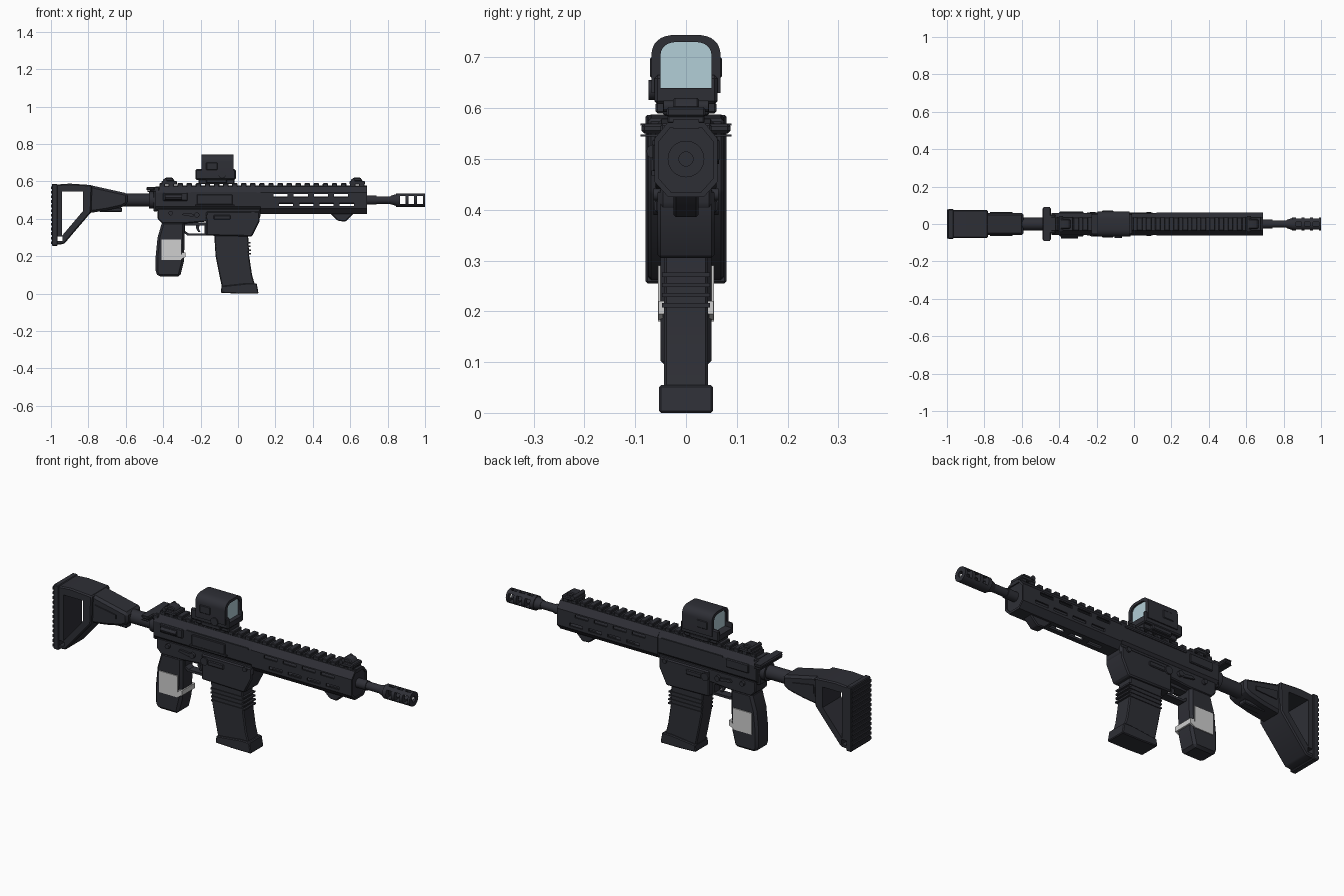
import bpy
import bmesh
from math import radians, sin, cos, pi
from mathutils import Matrix, Vector

default = bpy.data.objects.get("Cube")
if default:
    bpy.data.objects.remove(default, do_unlink=True)


def material(name, red, green, blue):
    mat = bpy.data.materials.new(name)
    mat.use_nodes = True
    mat.diffuse_color = (red, green, blue, 1)
    mat.node_tree.nodes["Principled BSDF"].inputs["Base Color"].default_value = (red, green, blue, 1)
    return mat


charcoal = material("charcoal", .027, .028, .036)
pale_grey = material("pale grey", .62, .62, .62)
lens_blue = material("lens blue", .45, .62, .68)
parts = []


def finish(name, bm, mat, bevel=0):
    bmesh.ops.recalc_face_normals(bm, faces=bm.faces)
    mesh = bpy.data.meshes.new(name)
    bm.to_mesh(mesh)
    bm.free()
    mesh.materials.append(mat)
    ob = bpy.data.objects.new(name, mesh)
    bpy.context.collection.objects.link(ob)
    if bevel:
        mod = ob.modifiers.new("bevel", "BEVEL")
        mod.width = bevel
        mod.limit_method = "ANGLE"
        apply(ob, mod)
    parts.append(ob)
    return ob


def apply(ob, mod):
    bpy.context.view_layer.objects.active = ob
    bpy.ops.object.modifier_apply(modifier=mod.name)


def prism(name, points, start, end, axis="y", mat=charcoal, bevel=0):
    """Extrude an (x, z) profile along y, or a (y, z) profile along x."""
    bm = bmesh.new()
    place = (lambda a, b: (a, start, b)) if axis == "y" else (lambda a, b: (start, a, b))
    face = bm.faces.new([bm.verts.new(place(a, b)) for a, b in points])
    new = bmesh.ops.extrude_face_region(bm, geom=[face])["geom"]
    shift = Vector((0, end - start, 0)) if axis == "y" else Vector((end - start, 0, 0))
    bmesh.ops.translate(bm, vec=shift, verts=[v for v in new if isinstance(v, bmesh.types.BMVert)])
    return finish(name, bm, mat, bevel)


def box(name, x, y, z, mat=charcoal, bevel=0):
    corners = [(x[0], z[0]), (x[1], z[0]), (x[1], z[1]), (x[0], z[1])]
    return prism(name, corners, y[0], y[1], "y", mat, bevel)


def rod(name, start, end, radius, tip=None, axis="X", offset=(0, 0, .5), sides=24):
    bm = bmesh.new()
    turn = Matrix.Rotation(radians(90), 4, "Y") if axis == "X" else Matrix.Rotation(radians(-90), 4, "X")
    middle = (start + end) / 2
    move = Vector(offset) + (Vector((middle, 0, 0)) if axis == "X" else Vector((0, middle, 0)))
    bmesh.ops.create_cone(bm, cap_ends=True, segments=sides, radius1=radius,
                          radius2=radius if tip is None else tip, depth=end - start,
                          matrix=Matrix.Translation(move) @ turn)
    return finish(name, bm, charcoal)


def cut(ob, *cutters):
    for cutter in cutters:
        mod = ob.modifiers.new("cut", "BOOLEAN")
        mod.operation = "DIFFERENCE"
        mod.object = cutter
        apply(ob, mod)
        parts.remove(cutter)
        bpy.data.objects.remove(cutter, do_unlink=True)


def mirrored(half):
    return half + [(-y, z) for y, z in reversed(half)]


def sym(width):
    return (-width, width)


# Shoulder stock: wide open frame, narrower neck, ribbed pad
frame = prism("stock_frame", [(-.985, .26), (-.93, .265), (-.785, .435), (-.78, .58), (-.9, .588), (-.985, .582)],
              -.075, .075, bevel=.006)
cut(frame,
    prism("cutter", [(-.94, .31), (-.83, .44), (-.83, .545), (-.94, .545)], -.2, .2),
    box("cutter", (-.965, -.938), sym(.2), (.28, .305)))
prism("stock_neck", [(-.8, .43), (-.7, .445), (-.62, .463), (-.59, .48), (-.59, .535), (-.71, .562), (-.8, .582)],
      -.06, .06, bevel=.012)
box("butt_pad", (-.995, -.965), sym(.08), (.255, .587), bevel=.004)
for i in range(13):
    z = .265 + i * .0245
    box("butt_pad_rib", (-1, -.99), sym(.077), (z, z + .014))
for s in (1, -1):
    prism("stock_side_rail", [(-.77, .49), (-.65, .495), (-.65, .515), (-.77, .535)], s * .055, s * .065)
box("stock_lever", (-.74, -.62), sym(.02), (.437, .46), bevel=.004)

# Buffer tube and its nut
rod("buffer_tube", -.62, -.47, .034)
rod("tube_nut", -.475, -.43, .045)

# Upper receiver
receiver_half = [(.045, .45), (.058, .465), (.058, .54), (.036, .572)]
prism("upper_receiver", mirrored(receiver_half), -.44, .125, "x")
box("receiver_end_plate", (-.452, -.43), sym(.045), (.44, .56), bevel=.004)
box("charging_handle", (-.47, -.42), sym(.05), (.545, .57), bevel=.004)
prism("charging_handle_wings", [(-.49, .55), (-.445, .55), (-.445, .57), (-.49, .57)], -.088, .088, bevel=.006)
for z in (.546, .568):
    box("handle_serration", (-.485, -.45), sym(.09), (z - .002, z + .002))
for s in (1, -1):
    box("receiver_side_block", (-.4, -.27), (s * .05, s * .066), (.495, .54), bevel=.004)
    box("receiver_side_ridge", (-.25, .1), (s * .05, s * .062), (.535, .543))
box("port_cover", (-.22, -.03), (-.065, -.05), (.475, .53), bevel=.003)
box("port_cover_hinge", (-.23, -.02), (-.068, -.055), (.468, .477))
rod("forward_assist", -.39, -.3, .014, offset=(0, -.064, .515), sides=12)

# Lower receiver with magazine well
prism("lower_receiver", [(-.43, .455), (-.43, .40), (-.405, .375), (-.28, .375), (-.17, .385),
                         (.1, .385), (.12, .41), (.12, .455)], -.05, .05, bevel=.005)
prism("magazine_well", [(-.17, .44), (-.17, .31), (.075, .305), (.115, .385), (.115, .44)],
      -.056, .056, bevel=.006)
for s in (1, -1):
    for x, z, radius in ((-.36, .43, .012), (-.22, .42, .014), (-.15, .41, .02), (.08, .43, .012)):
        ends = sorted((s * .04, s * .064))
        rod("receiver_pin", *ends, radius, axis="Y", offset=(x, 0, z), sides=16)
    prism("selector_lever", [(-.24, .41), (-.23, .425), (-.29, .432), (-.3, .42)], s * .048, s * .06)
    box("bolt_catch", (-.13, -.04), (s * .05, s * .062), (.395, .42), bevel=.004)

# Trigger and guard
guard = prism("trigger_guard", [(-.295, .38), (-.295, .33), (-.27, .31), (-.165, .31), (-.165, .38)], -.022, .022)
cut(guard, prism("cutter", [(-.283, .365), (-.283, .335), (-.265, .322), (-.178, .322), (-.178, .365)], -.1, .1))
prism("trigger", [(-.225, .38), (-.2, .38), (-.21, .35), (-.2, .328), (-.212, .328), (-.225, .35)], -.008, .008)

# Pistol grip with pale panels and a wrapping band
prism("grip", [(-.405, .385), (-.285, .385), (-.285, .29), (-.29, .17), (-.31, .09), (-.425, .09),
               (-.44, .11), (-.44, .2), (-.43, .3)], -.05, .05, bevel=.012)
for s in (1, -1):
    box("grip_panel", (-.41, -.305), (s * .047, s * .055), (.18, .29), pale_grey)
    prism("grip_band_side", [(-.31, .18), (-.282, .195), (-.282, .22), (-.31, .205)], s * .045, s * .054, "y", pale_grey)
box("grip_band_front", (-.3, -.281), sym(.054), (.195, .22), pale_grey)

# Curved magazine
prism("magazine", [(-.128, .33), (-.12, .2), (-.1, .1), (-.085, .03), (.095, .03), (.075, .1),
                   (.06, .2), (.053, .33)], -.043, .043, bevel=.005)
prism("magazine_base", [(-.092, .004), (-.088, .04), (.05, .055), (.1, .055), (.11, 0), (0, 0)],
      -.053, .053, bevel=.004)
for i in range(4):
    z = .208 + i * .02
    middle = -.034 + (.3 - z) * .06
    box("magazine_rib", (middle - .092, middle + .098), sym(.047), (z, z + .008))

# Hollow handguard with side and bottom slots
guard_half = [(.035, .425), (.062, .455), (.062, .54), (.036, .572)]
handguard = prism("handguard", mirrored(guard_half), .12, .69, "x")
cut(handguard, prism("cutter", mirrored([(y * .86, .5 + (z - .5) * .86) for y, z in guard_half]), .14, .8, "x"))
for i in range(4):
    x = .19 + i * .108
    cut(handguard,
        box("cutter", (x, x + .075), sym(.2), (.517, .533)),
        box("cutter", (x + .03, x + .105), sym(.2), (.468, .483)),
        box("cutter", (x, x + .075), sym(.012), (.4, .45)))
prism("handguard_cap", mirrored([(y * .88, .5 + (z - .5) * .88) for y, z in guard_half]), .665, .684, "x")
prism("hand_stop", [(.49, .43), (.535, .388), (.575, .385), (.62, .43)], -.025, .025, bevel=.005)

# Toothed top rail
box("rail_base", (-.42, .69), sym(.026), (.56, .578))
for i in range(23):
    x = -.42 + i * .0485
    box("rail_tooth", (x, x + .029), sym(.036), (.57, .59), bevel=.003)

# Barrel and slotted muzzle
rod("barrel", .1, .85, .02)
rod("barrel_shoulder", .68, .74, .024)
rod("muzzle_collar", .815, .85, .022, .033)
muzzle = rod("muzzle", .845, 1, .036, sides=32)
cut(muzzle, rod("cutter", .86, 1.1, .014))
for x in (.865, .912, .958):
    cut(muzzle,
        box("cutter", (x, x + .03), sym(.1), (.48, .522)),
        box("cutter", (x, x + .03), sym(.011), (.51, .6)))

# Folded sights on the rail
for name, x in (("rear_sight", -.41), ("front_sight", .595)):
    box(name + "_base", (x, x + .085), sym(.038), (.583, .602), bevel=.004)
    prism(name + "_leaf", [(x + .012, .6), (x + .022, .62), (x + .06, .62), (x + .072, .6)], -.026, .026, bevel=.004)
    rod(name + "_pivot", -.044, .044, .011, axis="Y", offset=(x + .02, 0, .604), sides=12)

# Optic: mount, arched hood, lenses at both ends
box("optic_mount", (-.21, -.02), sym(.045), (.585, .62), bevel=.004)
box("optic_base", (-.228, -.012), sym(.062), (.608, .665), bevel=.006)


def arch(width, bottom, shoulder, top):
    curve = [(width * cos(a * pi / 16) ** .55, shoulder + (top - shoulder) * sin(a * pi / 16)) for a in range(8)]
    return mirrored([(width, bottom)] + curve)


hood = prism("optic_hood", arch(.068, .63, .705, .745), -.195, -.025, "x")
base = parts[-2]
for start, end in ((-.3, -.18), (-.04, .1)):
    for body in (hood, base):
        cut(body, prism("cutter", arch(.05, .64, .705, .731), start, end, "x"))
prism("rear_lens", arch(.05, .64, .705, .731), -.186, -.179, "x", lens_blue)
prism("front_lens", arch(.05, .64, .705, .731), -.041, -.034, "x", lens_blue)
rod("optic_knob", -.074, -.05, .02, axis="Y", offset=(-.085, 0, .636), sides=16)
for s in (1, -1):
    box("optic_clamp", (-.17, -.06), (s * .04, s * .06), (.59, .612), bevel=.004)
    box("hood_side_plate", (-.17, -.11), (s * .06, s * .071), (.66, .7), bevel=.003)

# Smooth round parts, keep hard edges
bpy.ops.object.select_all(action="DESELECT")
for part in parts:
    part.select_set(True)
bpy.context.view_layer.objects.active = parts[0]
bpy.ops.object.shade_smooth_by_angle(angle=radians(30))
